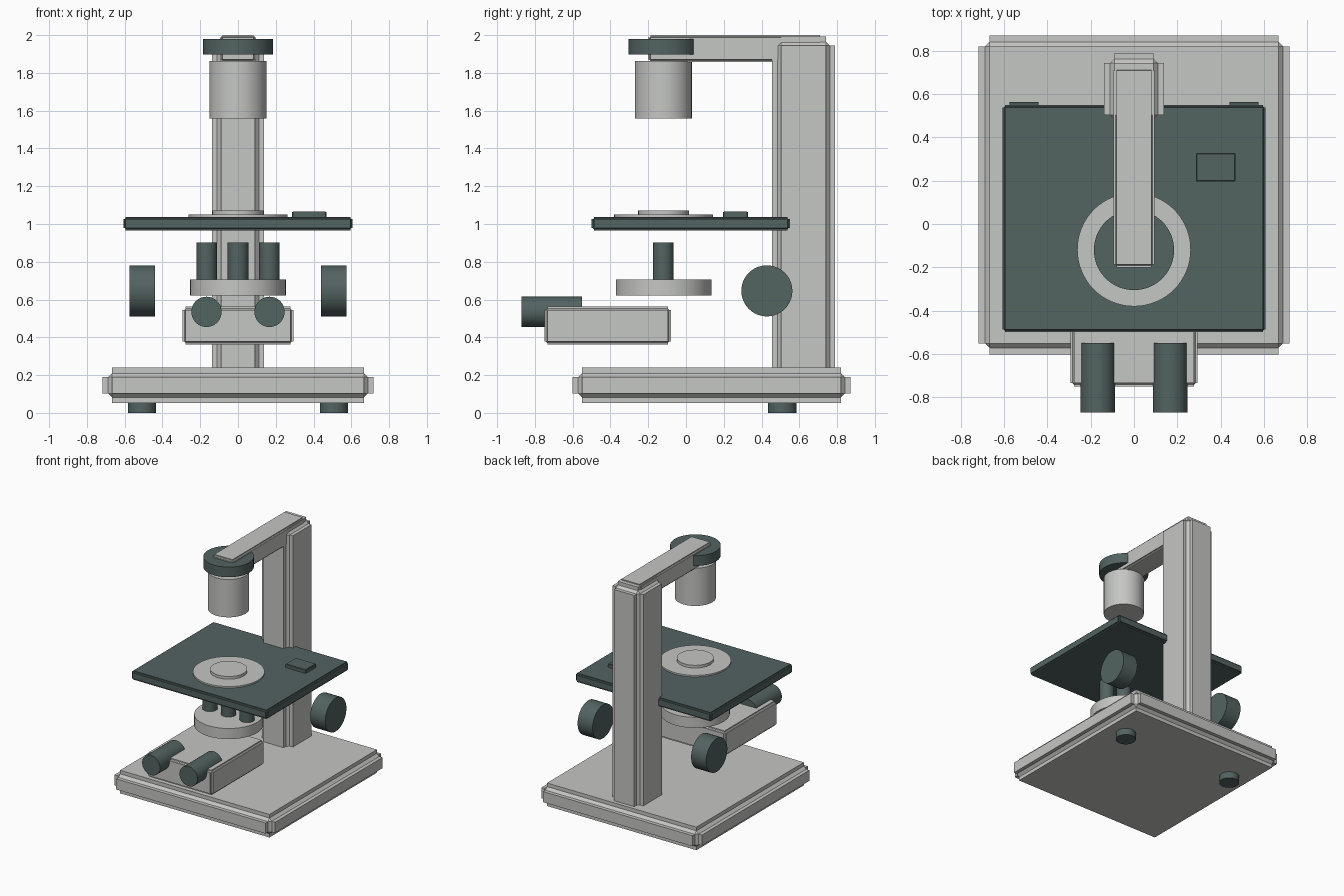
import bpy, bmesh, math
from mathutils import Matrix

if "Cube" in bpy.data.objects:
    bpy.data.objects.remove(bpy.data.objects["Cube"])


def material(name, rgb):
    m = bpy.data.materials.new(name)
    m.diffuse_color = (*rgb, 1.0)
    m.use_nodes = True
    m.node_tree.nodes["Principled BSDF"].inputs["Base Color"].default_value = m.diffuse_color
    return m


GREY = material("light_grey", (0.56, 0.57, 0.55))
DARK = material("dark_teal", (0.085, 0.125, 0.12))


def finish(name, bm, mat):
    bmesh.ops.recalc_face_normals(bm, faces=bm.faces[:])
    mesh = bpy.data.meshes.new(name)
    bm.to_mesh(mesh)
    bm.free()
    mesh.materials.append(mat)
    ob = bpy.data.objects.new(name, mesh)
    bpy.context.collection.objects.link(ob)
    return ob


def box(name, x, y, z, step, mat):
    """Box given by its ranges, with an inward stepped moulding on each edge."""
    bm = bmesh.new()
    bmesh.ops.create_cube(bm, size=1.0)
    for v in bm.verts:
        for i, (lo, hi) in enumerate((x, y, z)):
            v.co[i] = hi if v.co[i] > 0 else lo
    bmesh.ops.bevel(bm, geom=bm.edges[:], offset=step, offset_type='OFFSET',
                    segments=3, profile=0.0, affect='EDGES')
    return finish(name, bm, mat)


def cylinder(name, centre, r, length, mat, axis='Z'):
    """Smooth capped cylinder along the given axis."""
    turn = {'Z': Matrix(), 'X': Matrix.Rotation(math.pi / 2, 4, 'Y'),
            'Y': Matrix.Rotation(math.pi / 2, 4, 'X')}[axis]
    bm = bmesh.new()
    bmesh.ops.create_cone(bm, cap_ends=True, segments=64, radius1=r, radius2=r,
                          depth=length, matrix=Matrix.Translation(centre) @ turn)
    ob = finish(name, bm, mat)
    bpy.ops.object.select_all(action='DESELECT')
    bpy.context.view_layer.objects.active = ob
    ob.select_set(True)
    bpy.ops.object.shade_smooth_by_angle(angle=math.radians(30))
    return ob


AXIS_Y = -0.118  # optical axis

# Stand: base, column and overhead arm
box("base", (-0.717, 0.717), (-0.601, 0.87), (0.053, 0.239), 0.05, GREY)
box("column", (-0.138, 0.138), (0.455, 0.79), (0.185, 1.992), 0.048, GREY)
box("arm", (-0.094, 0.094), (-0.2, 0.722), (1.857, 2.0), 0.013, GREY)

# Lamp housing hanging from the arm
cylinder("lamp_cap", (0, AXIS_Y - 0.002, 1.938), 0.185, 0.082, DARK)
cylinder("lamp_tube", (0, AXIS_Y - 0.002, 1.71), 0.151, 0.305, GREY)

# Stage with sample plate and small control block
box("stage", (-0.607, 0.607), (-0.499, 0.55), (0.966, 1.038), 0.012, DARK)
cylinder("stage_ring", (0, AXIS_Y, 1.04), 0.262, 0.02, GREY)
cylinder("sample_dish", (0, AXIS_Y, 1.055), 0.135, 0.034, GREY)
box("control_block", (0.286, 0.468), (0.196, 0.328), (1.03, 1.067), 0.004, DARK)

# Turret and objectives under the stage
cylinder("turret", (0, AXIS_Y, 0.664), 0.253, 0.086, GREY)
for i, x in enumerate((-0.166, 0, 0.166)):
    cylinder(f"objective_{i + 1}", (x, AXIS_Y - 0.002, 0.8), 0.055, 0.206, DARK)

# Viewing head
box("viewing_head", (-0.293, 0.293), (-0.75, -0.08), (0.361, 0.562), 0.016, GREY)

# Mirrored pairs: eyepieces, focus knobs and rear feet
for side, s in (("left", -1), ("right", 1)):
    cylinder(f"eyepiece_{side}", (s * 0.167, -0.71, 0.535), 0.08, 0.32, DARK, 'Y')
    cylinder(f"focus_knob_{side}", (s * 0.507, 0.428, 0.646), 0.135, 0.134, DARK, 'X')
    cylinder(f"foot_{side}", (s * 0.508, 0.51, 0.0285), 0.075, 0.057, DARK)
